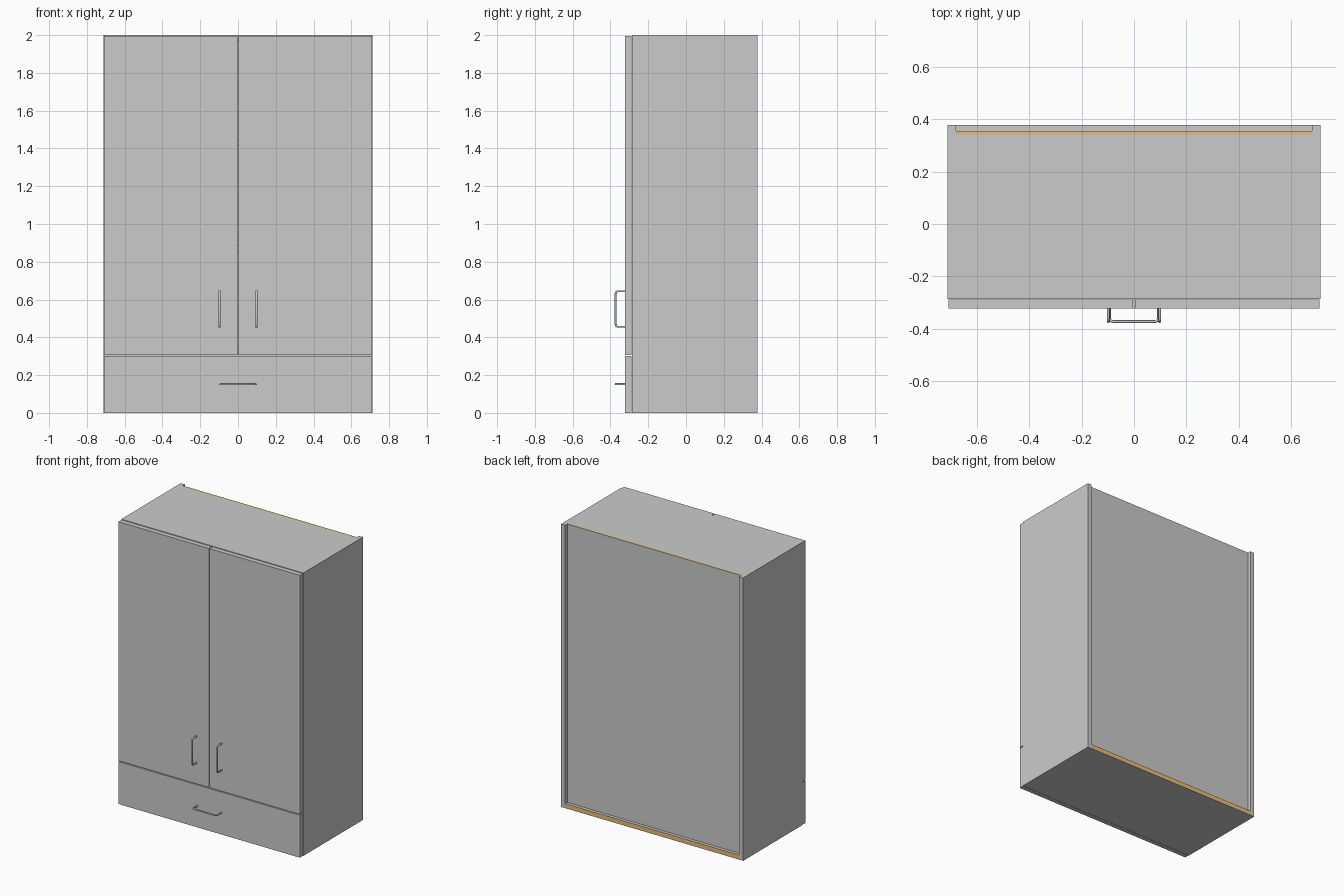
import bpy, bmesh
from mathutils import Vector

if "Cube" in bpy.data.objects:
    bpy.data.objects.remove(bpy.data.objects["Cube"])

W, D, H = 0.712, 0.378, 2.0      # half width, half depth, height
T = 0.032                        # board thickness
FRONT, BODY = -0.322, -0.287     # door face and carcass front
BACK = 0.342                     # inner face of the back panel

wood = bpy.data.materials.new("raw_wood_edge")
wood.diffuse_color = (0.8, 0.52, 0.18, 1)
wood.use_nodes = True
wood.node_tree.nodes["Principled BSDF"].inputs["Base Color"].default_value = wood.diffuse_color


def board(name, x, y, z, wood_normals=()):
    """Box from (min, max) ranges; faces along wood_normals show raw wood."""
    bm = bmesh.new()
    bmesh.ops.create_cube(bm, size=1)
    for v in bm.verts:
        v.co = Vector([r[0] + (c + 0.5) * (r[1] - r[0])
                       for r, c in zip((x, y, z), v.co)])
    bm.normal_update()
    for f in bm.faces:
        if any(f.normal.dot(Vector(n)) > 0.9 for n in wood_normals):
            f.material_index = 1
    me = bpy.data.meshes.new(name)
    if wood_normals:
        me.materials.append(None)
        me.materials.append(wood)
    bm.to_mesh(me)
    bm.free()
    ob = bpy.data.objects.new(name, me)
    bpy.context.collection.objects.link(ob)
    return ob


def handle(name, center, axis):
    """Round bar bent into a bracket, its ends set on the front face."""
    c, a = Vector(center), Vector(axis)
    r, out, half, bend = 0.0055, -D + 0.0055, 0.094, 0.012
    side = [(half, FRONT + 0.002), (half, out + bend),
            (half - bend * 0.3, out + bend * 0.3), (half - bend, out)]
    path = side + [(-s, y) for s, y in reversed(side)]
    cu = bpy.data.curves.new(name, "CURVE")
    cu.dimensions = "3D"
    cu.bevel_depth = r
    cu.bevel_resolution = 3
    sp = cu.splines.new("POLY")
    sp.points.add(len(path) - 1)
    for p, (s, y) in zip(sp.points, path):
        q = c + a * s
        p.co = (q.x, y, q.z, 1)
    ob = bpy.data.objects.new(name, cu)
    bpy.context.collection.objects.link(ob)


inner = (-W + T, W - T)

# Carcass
for s, side in ((-1, "left"), (1, "right")):
    board(side + "_side_panel", sorted((s * W, s * (W - T))), (BODY, D), (0, H))
board("top_panel", inner, (BODY, BACK), (H - T, H))
board("bottom_panel", inner, (BODY, D), (0, T), [(0, 1, 0)])
board("back_panel", (-W + T - 0.01, W - T + 0.01), (BACK, BACK + 0.013),
      (T, H), [(0, 0, 1), (1, 0, 0), (-1, 0, 0)])

# Inner shelves
for i, z in enumerate((0.30, 0.87, 1.43)):
    board(f"shelf_{i + 1}", inner, (BODY + 0.005, BACK), (z - T / 2, z + T / 2))

# Doors and drawer front
fx = W - 0.003
for s, side in ((-1, "left"), (1, "right")):
    board(side + "_door", sorted((s * 0.003, s * fx)), (FRONT, BODY - 0.002),
          (0.306, H - 0.004))
    handle(side + "_door_handle", (s * 0.098, 0, 0.55), (0, 0, 1))
board("drawer_front", (-fx, fx), (FRONT, BODY - 0.002), (0, 0.3))
handle("drawer_handle", (0, 0, 0.152), (1, 0, 0))
